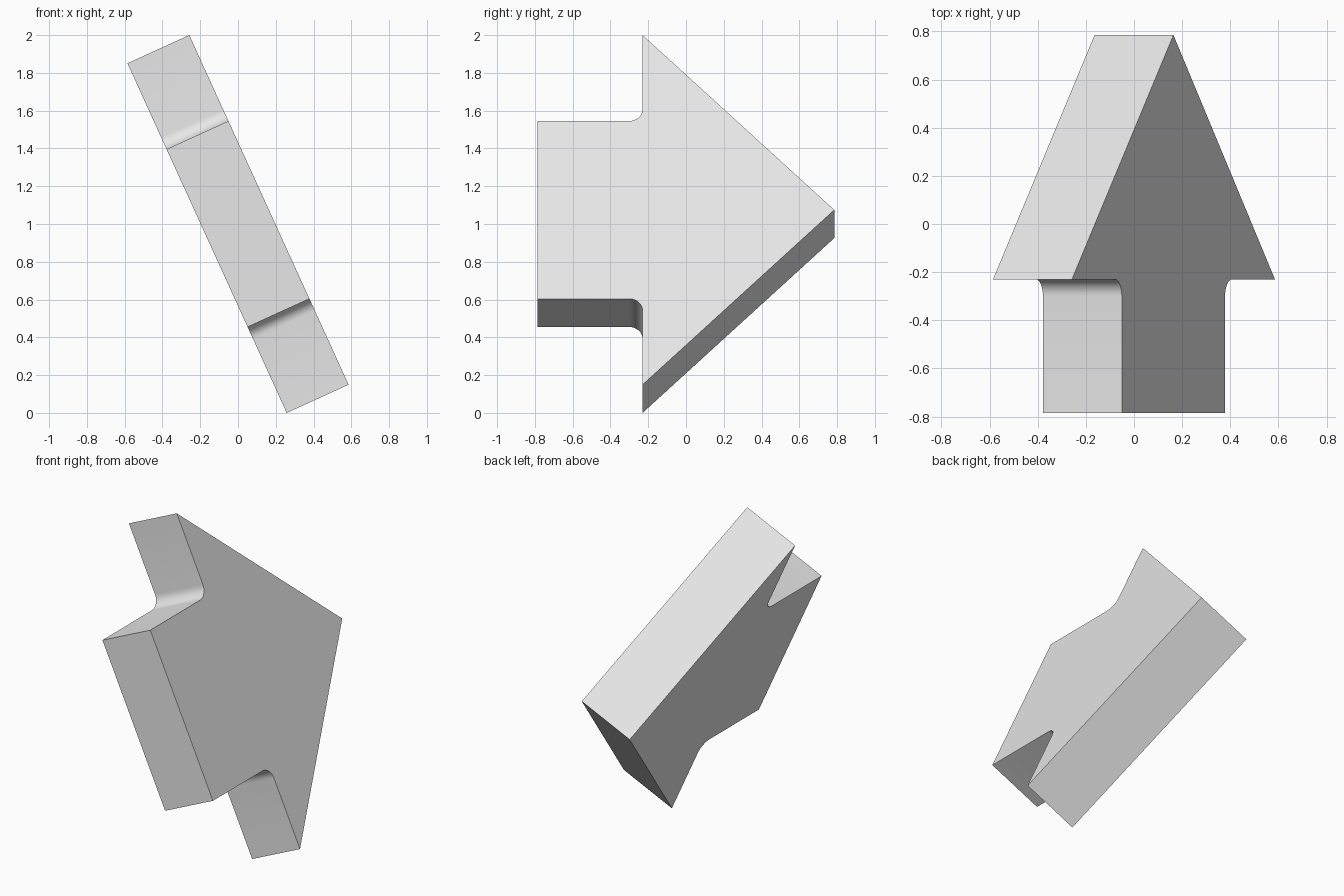
import bpy
import bmesh
import math
from mathutils import Matrix, Vector

cube = bpy.data.objects.get("Cube")
if cube:
    bpy.data.objects.remove(cube, do_unlink=True)

# Dimensions of the flat arrow before it is tilted
HALF_LENGTH = 0.785     # tail to tip, along y
HEAD_BASE = -0.23       # y where the head meets the shaft
HEAD_HALF = 1.017
SHAFT_HALF = 0.517
THICKNESS = 0.36
FILLET = 0.07
TILT = math.radians(-24.5)
STEPS = 8

# Material
grey = bpy.data.materials.new("plain grey")
grey.use_nodes = True
colour = (0.8, 0.8, 0.8, 1)
grey.diffuse_color = colour
grey.node_tree.nodes["Principled BSDF"].inputs["Base Color"].default_value = colour

# Half outline (y, z): tail corner, rounded inner corner, head corner
half = [(-HALF_LENGTH, SHAFT_HALF)]
for i in range(STEPS + 1):
    a = math.pi / 2 * i / STEPS
    half.append((HEAD_BASE - FILLET + FILLET * math.sin(a),
                 SHAFT_HALF + FILLET - FILLET * math.cos(a)))
half.append((HEAD_BASE, HEAD_HALF))
outline = half + [(HALF_LENGTH, 0)] + [(y, -z) for y, z in reversed(half)]

# Extrude the outline across its thickness, then tilt it
bm = bmesh.new()
face = bm.faces.new([bm.verts.new((-THICKNESS / 2, y, z)) for y, z in outline])
ext = bmesh.ops.extrude_face_region(bm, geom=[face], use_keep_orig=True)
moved = [g for g in ext["geom"] if isinstance(g, bmesh.types.BMVert)]
bmesh.ops.translate(bm, verts=moved, vec=Vector((THICKNESS, 0, 0)))
bmesh.ops.recalc_face_normals(bm, faces=bm.faces[:])
bm.transform(Matrix.Translation((0, 0, 1)) @ Matrix.Rotation(TILT, 4, "Y"))

mesh = bpy.data.meshes.new("arrow")
bm.to_mesh(mesh)
bm.free()
mesh.materials.append(grey)
arrow = bpy.data.objects.new("arrow", mesh)
bpy.context.collection.objects.link(arrow)

# Smooth the fillets, keep the corners sharp
bpy.ops.object.select_all(action="DESELECT")
arrow.select_set(True)
bpy.context.view_layer.objects.active = arrow
bpy.ops.object.shade_smooth_by_angle(angle=math.radians(30))
